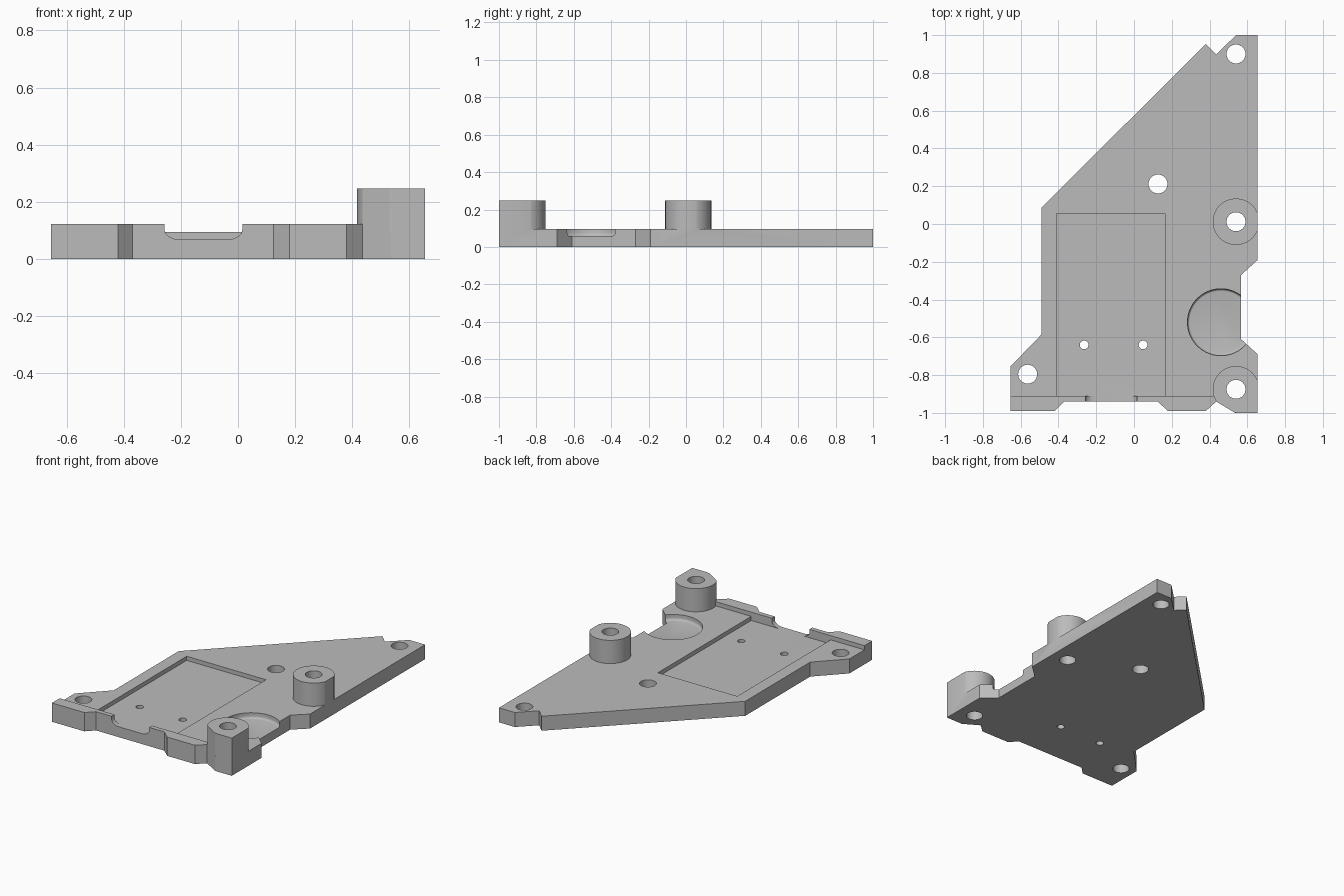
import bpy, bmesh
from math import cos, sin, pi, radians

if "Cube" in bpy.data.objects:
    bpy.data.objects.remove(bpy.data.objects["Cube"], do_unlink=True)

grey = bpy.data.materials.new("mid grey")
grey.use_nodes = True
grey.diffuse_color = (0.5, 0.5, 0.5, 1)
grey.node_tree.nodes["Principled BSDF"].inputs["Base Color"].default_value = (0.5, 0.5, 0.5, 1)


def solid(name, loops):
    """Closed solid skinned through matching loops of 3D points."""
    bm = bmesh.new()
    rings = [[bm.verts.new(p) for p in loop] for loop in loops]
    n = len(rings[0])
    bm.faces.new(rings[0])
    bm.faces.new(rings[-1])
    for a, b in zip(rings, rings[1:]):
        for i in range(n):
            j = (i + 1) % n
            bm.faces.new((a[i], a[j], b[j], b[i]))
    bmesh.ops.recalc_face_normals(bm, faces=bm.faces)
    mesh = bpy.data.meshes.new(name)
    bm.to_mesh(mesh)
    bm.free()
    mesh.materials.append(grey)
    obj = bpy.data.objects.new(name, mesh)
    bpy.context.collection.objects.link(obj)
    return obj


def prism(name, outline, z0, z1):
    return solid(name, [[(x, y, z) for x, y in outline] for z in (z0, z1)])


def box(name, x0, x1, y0, y1, z0, z1):
    return prism(name, [(x0, y0), (x1, y0), (x1, y1), (x0, y1)], z0, z1)


def turned(name, x, y, profile, n=64):
    """Round solid from (radius, z) steps."""
    return solid(name, [[(x + r * cos(2 * pi * i / n), y + r * sin(2 * pi * i / n), z)
                         for i in range(n)] for r, z in profile])


def combine(target, other, operation):
    mod = target.modifiers.new(operation.lower(), "BOOLEAN")
    mod.object, mod.operation, mod.solver = other, operation, "EXACT"
    bpy.context.view_layer.objects.active = target
    bpy.ops.object.modifier_apply(modifier=mod.name)
    bpy.data.objects.remove(other, do_unlink=True)


PLATE, LIP, BOSS, FLOOR = 0.095, 0.123, 0.247, 0.068

# Outline of the whole bracket, counter-clockwise from the front right corner
outline = [(-.655, -.99), (-.42, -.99), (-.37, -.94), (.125, -.94), (.18, -.99),
           (.38, -.99), (.435, -.94), (.535, -1), (.655, -1), (.655, -.69),
           (.567, -.61), (.567, -.27), (.655, -.19), (.655, 1), (.54, 1),
           (.435, .897), (.38, .952), (-.49, .087), (-.49, -.585), (-.655, -.755)]
body = prism("bracket_plate", outline, 0, BOSS)

# Heights: flat plate, raised front lip, two bosses, one with a square corner
heights = box("height_form", -1, 1, -1.3, 1.3, -.1, PLATE)
combine(heights, box("front_lip", -.9, .5, -1.2, -.91, .02, LIP), "UNION")
for y in (.012, -.875):
    combine(heights, turned("boss", .54, y, [(.123, .03), (.123, .3)]), "UNION")
combine(heights, box("boss_corner", .54, .8, -1.2, -.875, .04, .35), "UNION")
combine(body, heights, "INTERSECT")

# Rectangular pocket
combine(body, box("pocket", -.41, .165, -.91, .055, FLOOR, .4), "DIFFERENCE")

# Rounded notch through the front lip
left, right, radius, drop = -.257, .015, .055, .035
arc = [pi / 2 * i / 8 for i in range(9)]
notch = [(left, .2)]
notch += [(left + radius * (1 - cos(a)), FLOOR + drop * (1 - sin(a))) for a in arc]
notch += [(right - radius * (1 - cos(a)), FLOOR + drop * (1 - sin(a))) for a in reversed(arc)]
notch += [(right, .2)]
combine(body, solid("notch", [[(x, y, z) for x, z in notch] for y in (-1.1, -.85)]), "DIFFERENCE")

# Round recess with a filleted floor, open at the side
fillet = [(.163 + .014 * sin(a), .075 - .017 * cos(a)) for a in arc[::2]]
combine(body, turned("recess", .46, -.52, fillet + [(.177, .2)], 96), "DIFFERENCE")

# Screw holes and small pin holes
holes = [(.54, .9, .05), (.127, .212, .05), (.54, .012, .05), (.54, -.875, .05),
         (-.563, -.795, .05), (-.264, -.64, .023), (.048, -.64, .023)]
for x, y, r in holes:
    combine(body, turned("hole", x, y, [(r, -.1), (r, .4)], 48), "DIFFERENCE")

bpy.ops.object.select_all(action="DESELECT")
body.select_set(True)
bpy.context.view_layer.objects.active = body
bpy.ops.object.shade_smooth_by_angle(angle=radians(25))
